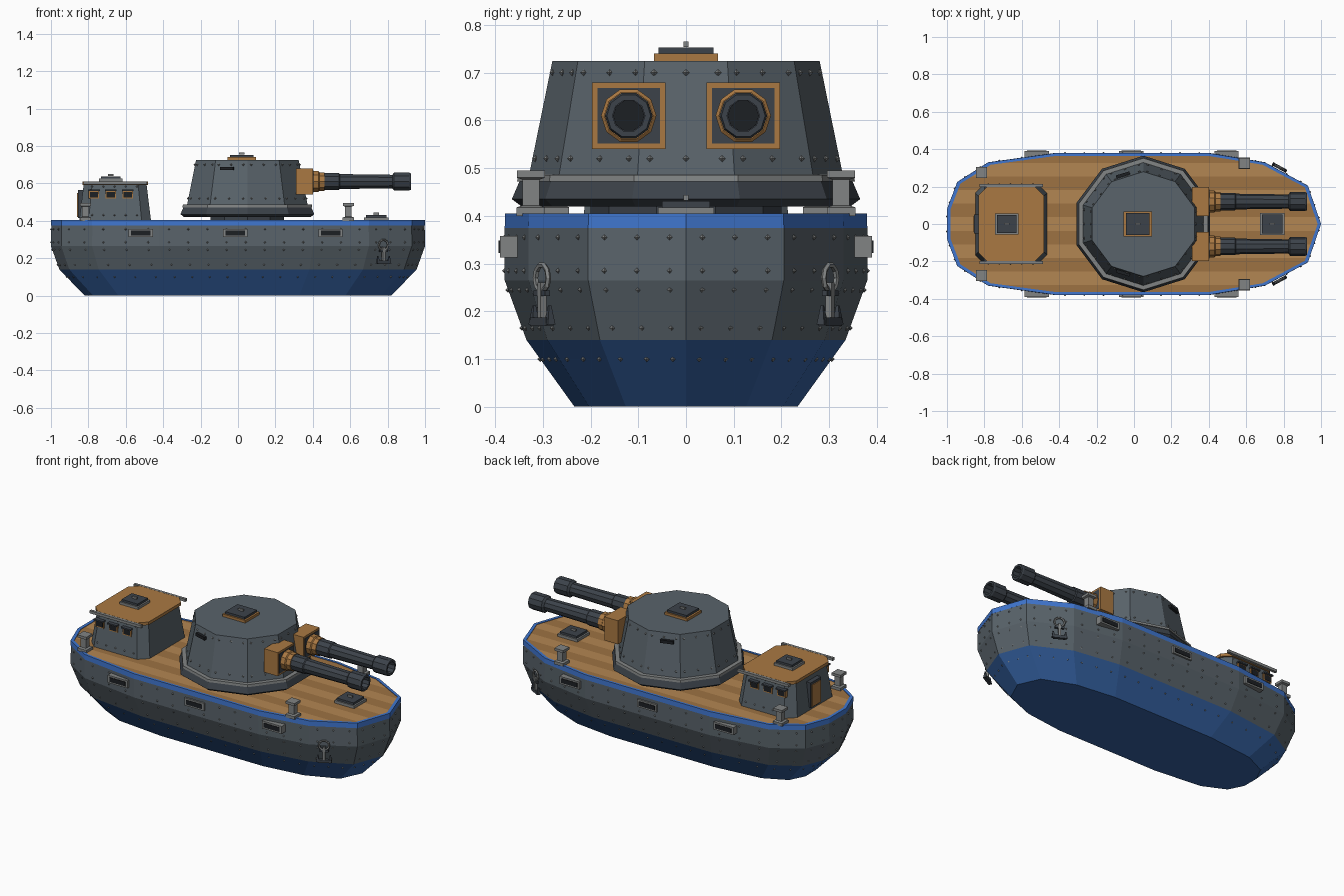
import bpy, bmesh, math
from mathutils import Matrix, Vector

if "Cube" in bpy.data.objects:
    bpy.data.objects.remove(bpy.data.objects["Cube"])


def mat(name, r, g, b):
    m = bpy.data.materials.new(name)
    m.diffuse_color = (r, g, b, 1)
    m.use_nodes = True
    m.node_tree.nodes["Principled BSDF"].inputs["Base Color"].default_value = m.diffuse_color
    return m


STEEL = mat("steel", .10, .125, .145)
DARK = mat("dark_steel", .045, .055, .068)
BLACK = mat("black", .012, .014, .017)
LIGHT = mat("light_steel", .22, .23, .23)
BLUE = mat("blue_hull", .035, .12, .36)
TRIM = mat("blue_trim", .05, .18, .62)
BRASS = mat("brass", .40, .19, .055)
WOOD_A = mat("wood_light", .45, .24, .085)
WOOD_B = mat("wood_dark", .34, .17, .055)


def finish(name, bm, *mats, M=None):
    bmesh.ops.recalc_face_normals(bm, faces=bm.faces)
    me = bpy.data.meshes.new(name)
    bm.to_mesh(me)
    bm.free()
    for m in mats:
        me.materials.append(m)
    ob = bpy.data.objects.new(name, me)
    if M is not None:
        ob.matrix_world = M
    bpy.context.collection.objects.link(ob)
    return ob


def loft(name, rings, m, caps=(True, True), M=None):
    bm = bmesh.new()
    vs = [[bm.verts.new(p) for p in r] for r in rings]
    n = len(rings[0])
    for a, b in zip(vs, vs[1:]):
        for i in range(n):
            j = (i + 1) % n
            bm.faces.new((a[i], a[j], b[j], b[i]))
    if caps[0]:
        bm.faces.new(vs[0])
    if caps[1]:
        bm.faces.new(vs[-1])
    return finish(name, bm, m, M=M)


def place(loc, rz=0):
    return Matrix.Translation(loc) @ Matrix.Rotation(rz, 4, 'Z')


def rect(hx, hy, z, c=0):
    if not c:
        return [(hx, hy, z), (-hx, hy, z), (-hx, -hy, z), (hx, -hy, z)]
    return [(hx, hy - c, z), (hx - c, hy, z), (c - hx, hy, z), (-hx, hy - c, z),
            (-hx, c - hy, z), (c - hx, -hy, z), (hx - c, -hy, z), (hx, c - hy, z)]


def box(name, loc, size, m, rz=0, taper=1):
    hx, hy, hz = (s / 2 for s in size)
    return loft(name, [rect(hx, hy, -hz), rect(hx * taper, hy * taper, hz)], m, M=place(loc, rz))


def lathe(name, prof, n, m, loc, axis='Z', sx=1, phase=0):
    rings = []
    for r, h in prof:
        ring = []
        for i in range(n):
            a = phase + math.tau * i / n
            u, v = r * math.cos(a), r * math.sin(a)
            ring.append((u * sx, v, h) if axis == 'Z' else (h, u, v))
        rings.append(ring)
    return loft(name, rings, m, M=Matrix.Translation(loc))


def rivets(name, points, r):
    bm = bmesh.new()
    for p in points:
        bmesh.ops.create_uvsphere(bm, u_segments=4, v_segments=2, radius=r, matrix=Matrix.Translation(p))
    finish(name, bm, LIGHT)


# Hull, lofted from one plan outline
half = [(.93, .205), (.70, .33), (.40, .38), (-.42, .38), (-.78, .33), (-.945, .225), (-1, .08)]
outline = [(1, 0)] + half + [(x, -y) for x, y in reversed(half)]


def plan(z, sx=1, sy=1):
    return [(x * sx, y * sy, z) for x, y in outline]


loft("lower_hull", [plan(0, .82, .615), plan(.14, .955, .88)], BLUE)
loft("upper_hull", [plan(.14, .955, .88), plan(.265), plan(.376, .998, 1)], STEEL, (False, False))
loft("hull_trim", [plan(.375), plan(.405, 1, .997), plan(.405, .982, .96), plan(.38, .982, .96)],
     TRIM, (False, False))

# Planked deck
bm = bmesh.new()
bm.faces.new([bm.verts.new(p) for p in plan(.402, .984, .965)])
W = .0725
for i in range(-5, 6):
    bmesh.ops.bisect_plane(bm, geom=bm.verts[:] + bm.edges[:] + bm.faces[:],
                           plane_co=(0, i * W - W / 2, 0), plane_no=(0, 1, 0))
for f in bm.faces:
    f.material_index = round(f.calc_center_median().y / W) % 2
finish("deck", bm, WOOD_A, WOOD_B)

# Hull rivets
pts = []
for z in (.355, .285, .245, .165, .10):
    if z > .265:
        sx = sy = 1
    elif z > .14:
        t = (z - .14) / .125
        sx, sy = .955 + .045 * t, .88 + .12 * t
    else:
        t = z / .14
        sx, sy = .82 + .135 * t, .615 + .265 * t
    for a, b in zip(outline, outline[1:] + outline[:1]):
        d = Vector(b) - Vector(a)
        k = 8 if d.length > .5 else 3 if d.length > .2 else 2
        for i in range(k):
            p = Vector(a) + d * (i + .5) / k
            pts.append((p.x * sx, p.y * sy, z))
rivets("hull_rivets", pts, .006)

# Side ports, anchors and bollards
for s in (1, -1):
    for x in (-.52, -.015, .495):
        box("port_frame", (x, s * .37, .335), (.13, .04, .045), LIGHT)
        box("port_slot", (x, s * .3755, .335), (.105, .035, .026), BLACK)
    rz = -s * math.radians(28.5)
    ax, ay = .778, s * .302
    bpy.ops.mesh.primitive_torus_add(major_radius=.028, minor_radius=.006, major_segments=10, minor_segments=5,
                                     location=(ax, ay, .27), rotation=(math.pi / 2, 0, rz))
    ring = bpy.context.object
    ring.name = "anchor_ring"
    ring.data.materials.append(LIGHT)
    box("anchor_shank", (ax, ay, .215), (.014, .014, .09), LIGHT, rz)
    box("anchor_stock", (ax, ay, .238), (.05, .012, .012), DARK, rz)
    box("anchor_crown", (ax, ay, .178), (.07, .018, .018), DARK, rz)
    for k in (1, -1):
        box("anchor_fluke", (ax + k * .034 * math.cos(rz), ay + k * .034 * math.sin(rz), .192),
            (.018, .018, .04), DARK, rz, .3)
    for x, y in ((.59, .325), (-.815, .275)):
        loft("bollard", [rect(.03, .03, .40), rect(.03, .03, .418), rect(.018, .018, .422), rect(.018, .018, .476),
                         rect(.029, .029, .48), rect(.029, .029, .495)], LIGHT, M=place((x, s * y, 0)))


# Hatches
def hatch(name, x, z, h, base):
    box(name + "_base", (x, 0, z + .007), (2 * h, 2 * h * .9, .016), base)
    box(name + "_lid", (x, 0, z + .021), (1.7 * h, 1.55 * h, .014), DARK)
    box(name + "_handle", (x, 0, z + .035), (.03, .01, .012), LIGHT)


hatch("turret_hatch", .02, .725, .075, BRASS)
hatch("deck_hatch", .74, .403, .065, LIGHT)
hatch("cabin_hatch", -.68, .61, .062, LIGHT)

# Turret: ten sides with a corner facing each flank
T = (.05, 0, 0)
tk = dict(sx=1.03, phase=math.pi / 2)
lathe("turret_pivot", [(.2, .40), (.2, .44)], 10, DARK, T, **tk)
lathe("turret_skirt", [(.345, .42), (.365, .435), (.348, .475)], 10, DARK, T, **tk)
lathe("turret_ring", [(.354, .472), (.352, .486), (.32, .487)], 10, LIGHT, T, **tk)
lathe("turret_body", [(.33, .48), (.28, .725)], 10, STEEL, T, **tk)
pts = []
for z, r in ((.70, .286), (.52, .323)):
    for i in range(10):
        a, b = (Vector((.05 + 1.03 * r * math.cos(t), r * math.sin(t), z))
                for t in (math.pi / 2 + math.tau * (i + d) / 10 for d in (0, 1)))
        pts += [a.lerp(b, .12), a.lerp(b, .5), a.lerp(b, .88)]
rivets("turret_rivets", pts, .007)
for s in (1, -1):
    box("turret_sight", (-.057, s * .256, .68), (.075, .03, .018), BLACK, s * math.radians(17))

# Twin guns
for s in (1, -1):
    y = s * .12
    box("gun_mount", (.355, y, .61), (.09, .154, .14), BRASS)
    box("gun_mount_face", (.36, y, .61), (.085, .13, .117), DARK)
    lathe("gun_collar", [(.058, .39), (.058, .43), (.052, .435), (.052, .462)], 10, BRASS, (0, y, .61), 'X')
    lathe("gun_barrel", [(.047, .42), (.047, .54), (.042, .545), (.038, .825), (.05, .835), (.05, .915), (.046, .925),
                         (.034, .925), (.034, .85)], 10, DARK, (0, y, .61), 'X')
    lathe("gun_bore", [(.033, .85), (.033, .856)], 10, BLACK, (0, y, .61), 'X')

# Cabin
cx = -.657
C = place((cx, 0, 0))
loft("cabin_body", [rect(.192, .215, .40, .05), rect(.168, .188, .595, .045)], STEEL, M=C)
loft("cabin_roof", [rect(.175, .198, .592, .045), rect(.175, .198, .61, .045)], BRASS, M=C)
for s in (1, -1):
    box("roof_rail", (cx, s * .207, .602), (.34, .016, .016), LIGHT)
    for x in (-.77, -.68, -.59):
        box("cabin_window_frame", (x, s * .193, .54), (.056, .02, .042), BRASS)
        box("cabin_window", (x, s * .195, .54), (.044, .02, .03), BLACK)
        box("window_hood", (x, s * .2, .563), (.062, .03, .008), DARK)
box("cabin_door_frame", (-.838, 0, .49), (.035, .10, .15), DARK)
box("cabin_door", (-.843, 0, .485), (.035, .08, .13), BRASS)
rivets("cabin_rivets", [(x, s * y, z) for s in (1, -1) for x in (-.78, -.72, -.66, -.60, -.54)
                        for z, y in ((.43, .211), (.583, .19))], .006)
